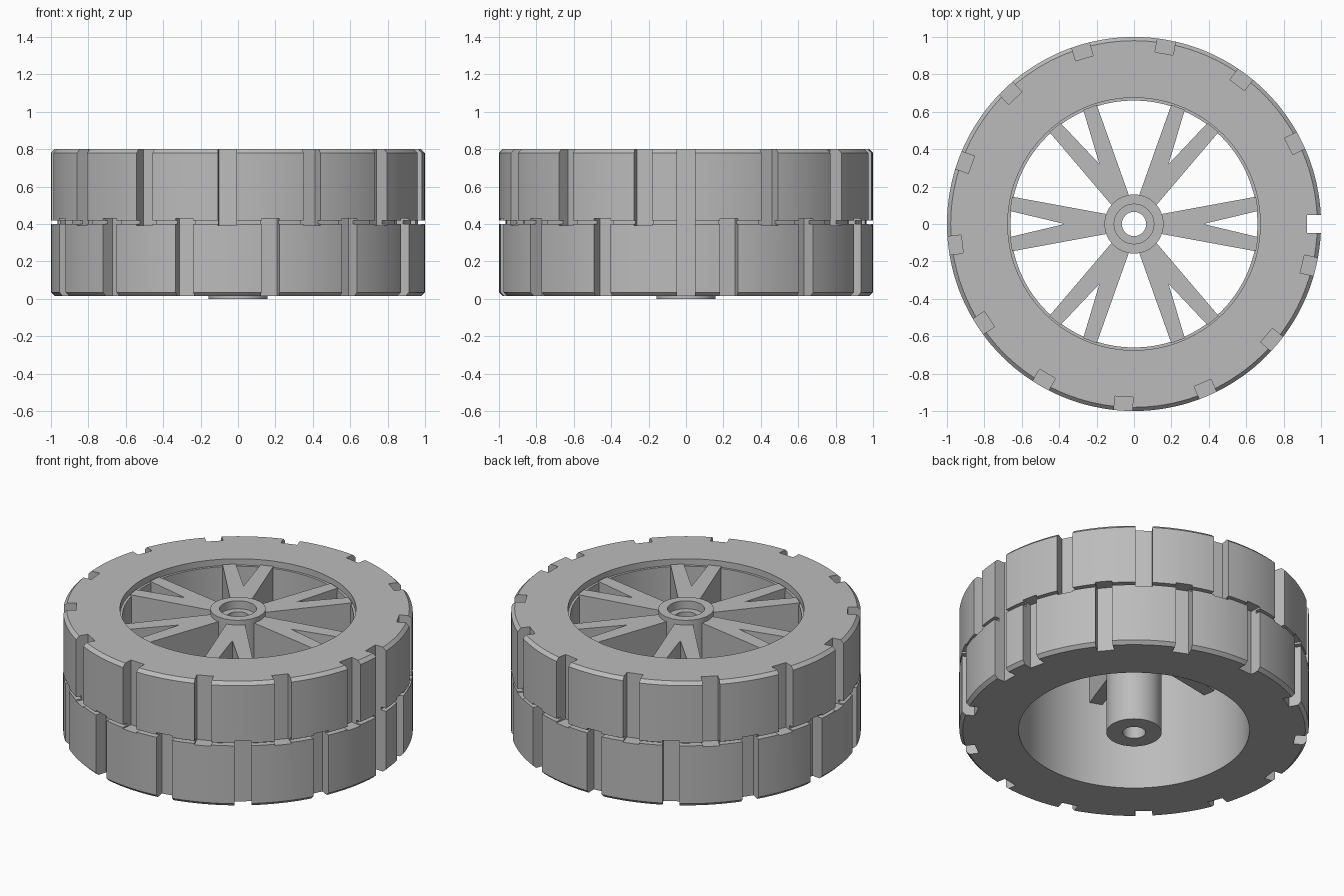
import bpy
import bmesh
from math import cos, sin, radians, tau
from mathutils import Matrix

cube = bpy.data.objects.get("Cube")
if cube:
    bpy.data.objects.remove(cube, do_unlink=True)

# One plain grey for the whole wheel
grey = bpy.data.materials.new("light_grey")
grey.use_nodes = True
colour = (0.5, 0.5, 0.5, 1)
grey.diffuse_color = colour
grey.node_tree.nodes["Principled BSDF"].inputs["Base Color"].default_value = colour

BOTTOM, TOP = 0.015, 0.8


def finish(name, bm):
    """Turn a bmesh into an object."""
    bmesh.ops.recalc_face_normals(bm, faces=bm.faces)
    mesh = bpy.data.meshes.new(name)
    bm.to_mesh(mesh)
    bm.free()
    mesh.materials.append(grey)
    obj = bpy.data.objects.new(name, mesh)
    bpy.context.collection.objects.link(obj)
    return obj


def lathe(name, profile, steps=144):
    """Spin a closed (radius, height) profile around z."""
    bm = bmesh.new()
    rings = []
    for i in range(steps):
        a = tau * i / steps
        rings.append([bm.verts.new((r * cos(a), r * sin(a), z)) for r, z in profile])
    n = len(profile)
    for i in range(steps):
        one, two = rings[i], rings[(i + 1) % steps]
        for j in range(n):
            k = (j + 1) % n
            bm.faces.new((one[j], two[j], two[k], one[k]))
    return finish(name, bm)


def notch_cutter(name, low, high, direction):
    """Boxes that cut one row of tread notches."""
    bm = bmesh.new()
    for i in range(14):
        turn = Matrix.Rotation(radians(direction * i * 360 / 13.5), 4, 'Z')
        place = Matrix.Translation((1.025, 0, (low + high) / 2))
        size = Matrix.Diagonal((0.2, 0.098, high - low, 1))
        bmesh.ops.create_cube(bm, size=1, matrix=turn @ place @ size)
    obj = finish(name, bm)
    obj.hide_render = True
    return obj


def smooth(obj):
    bpy.ops.object.select_all(action='DESELECT')
    obj.select_set(True)
    bpy.context.view_layer.objects.active = obj
    bpy.ops.object.shade_smooth_by_angle(angle=radians(30))


# Tyre with chamfered edges and a shallow groove between the two tread rows
tyre = lathe("tyre", [
    (0.72, BOTTOM), (0.98, BOTTOM), (1, BOTTOM + 0.02), (1, 0.4), (0.965, 0.4),
    (0.965, 0.418), (1, 0.418), (1, TOP - 0.02), (0.98, TOP), (0.72, TOP)])

# Staggered tread notches
cutters = [notch_cutter("upper_notches", 0.392, 0.9, 1),
           notch_cutter("lower_notches", -0.1, 0.43, -1)]
bpy.context.view_layer.objects.active = tyre
for cutter in cutters:
    mod = tyre.modifiers.new(cutter.name, 'BOOLEAN')
    mod.operation = 'DIFFERENCE'
    mod.solver = 'EXACT'
    mod.object = cutter
    bpy.ops.object.modifier_apply(modifier=mod.name)
for cutter in cutters:
    bpy.data.objects.remove(cutter, do_unlink=True)
smooth(tyre)

# Rim with a small step under its upper lip
smooth(lathe("rim", [
    (0.72, BOTTOM), (0.66, BOTTOM), (0.66, 0.76), (0.675, 0.76),
    (0.675, TOP), (0.72, TOP)]))

# Hub with a through hole and a counterbore on top
smooth(lathe("hub", [
    (0.065, 0), (0.158, 0), (0.158, TOP), (0.106, TOP), (0.106, 0.75), (0.065, 0.75)], 72))

# Six forked spokes
fork = [(0.13, -0.05), (0.652, -0.146), (0.664, -0.07), (0.37, 0),
        (0.664, 0.07), (0.652, 0.146), (0.13, 0.05)]
for i in range(6):
    bm = bmesh.new()
    face = bm.faces.new([bm.verts.new((x, y, 0.55)) for x, y in fork])
    up = bmesh.ops.extrude_face_region(bm, geom=[face])
    verts = [v for v in up["geom"] if isinstance(v, bmesh.types.BMVert)]
    bmesh.ops.translate(bm, verts=verts, vec=(0, 0, 0.22))
    bmesh.ops.rotate(bm, verts=bm.verts, matrix=Matrix.Rotation(tau * i / 6, 3, 'Z'))
    finish(f"forked_spoke_{i + 1}", bm)
